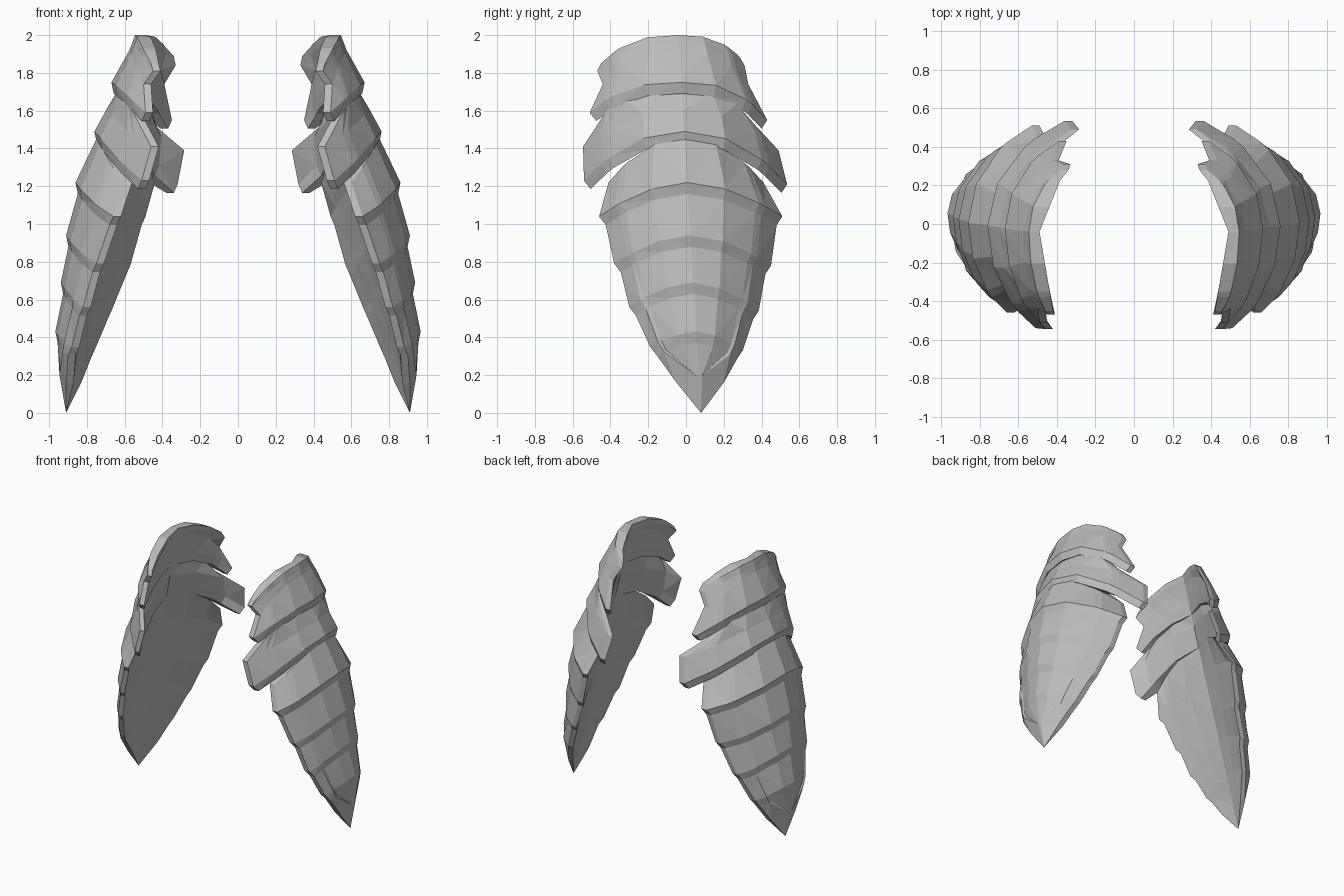
import bpy, bmesh, math
from mathutils import Vector

cube = bpy.data.objects.get("Cube")
if cube:
    bpy.data.objects.remove(cube, do_unlink=True)

steel = bpy.data.materials.new("plain_grey")
steel.use_nodes = True
GREY = (0.5, 0.5, 0.5, 1)
steel.diffuse_color = GREY
steel.node_tree.nodes["Principled BSDF"].inputs["Base Color"].default_value = GREY

EDGE = 0.04
SWEEP = math.radians(60)


def ring(cx, cz, front, back, panel=0.68, sink=0.0, droop=1.8):
    """Cross-section: ridge, front edge, back edge, sunk panel and hem droop."""
    ridge = Vector((cx, 0.08 - 0.06 * cz, cz))
    return dict(ridge=ridge, front=Vector(front), back=Vector(back),
                panel=panel, sink=sink, droop=droop)


def lip(r):
    """Ring tucked in just under the flared bottom of a band."""
    f = r["front"] + Vector((0.02, 0.035, -0.045))
    b = r["back"] + Vector((0.02, -0.03, -0.045))
    return ring(r["ridge"].x - 0.012, r["ridge"].z - 0.06, f, b,
                r["panel"], r["sink"], r["droop"])


def section(r, inner):
    """Points from front edge to back edge: bowed outside, shallow V inside."""
    w = r["panel"]
    ridge = r["ridge"]
    liner_x = 0.91 - 0.21 * ridge.z
    stops = (1, w + 0.12 * w, w, w / 2)
    pts = []
    for t in [-s for s in stops] + [0] + list(reversed(stops)):
        edge = r["front"] if t < 0 else r["back"]
        a = abs(t) * SWEEP
        fx = (math.cos(a) - math.cos(SWEEP)) / (1 - math.cos(SWEEP))
        fy = math.sin(a) / math.sin(SWEEP)
        y = ridge.y + (edge.y - ridge.y) * fy
        z = ridge.z + (edge.z - ridge.z) * fy ** r["droop"]
        if inner:
            x = liner_x + (edge.x - liner_x) * fy
            if abs(t) < 1:
                slope = 0.2 if t < 0 else 0.4
                x = max(x, liner_x - slope * abs(y - ridge.y))
        else:
            x = edge.x + EDGE + (ridge.x - edge.x - EDGE) * fx
            if abs(t) <= w:
                x -= r["sink"]
        pts.append(Vector((x, y, z)))
    return pts


def shell(name, rings, side, tip=None):
    """Thick bowed plate lofted through rings, optionally closing in a point."""
    bm = bmesh.new()
    loops = []
    for r in rings:
        pts = section(r, False) + section(r, True)[::-1]
        loops.append([bm.verts.new((p.x * side, p.y, p.z)) for p in pts])
    n = len(loops[0])
    for a, b in zip(loops, loops[1:]):
        for i in range(n):
            j = (i + 1) % n
            bm.faces.new((a[i], a[j], b[j], b[i]))

    def cap(loop):
        for i in range(n // 2 - 1):
            bm.faces.new((loop[i], loop[i + 1], loop[n - 2 - i], loop[n - 1 - i]))

    cap(loops[0])
    if tip:
        point = bm.verts.new((tip[0] * side, tip[1], tip[2]))
        for i in range(n):
            bm.faces.new((loops[-1][i], loops[-1][(i + 1) % n], point))
    else:
        cap(loops[-1])
    bmesh.ops.triangulate(bm, faces=bm.faces[:])
    bmesh.ops.recalc_face_normals(bm, faces=bm.faces[:])
    mesh = bpy.data.meshes.new(name)
    bm.to_mesh(mesh)
    bm.free()
    mesh.materials.append(steel)
    bpy.context.collection.objects.link(bpy.data.objects.new(name, mesh))


# Collar: rolled top rim, waist and flared hem
hem = ring(0.67, 1.75, (0.45, -0.51, 1.59), (0.35, 0.43, 1.55), droop=2.8)
collar = [
    ring(0.545, 2.0, (0.42, -0.45, 1.85), (0.34, 0.28, 1.89), droop=2.8),
    ring(0.56, 1.96, (0.41, -0.47, 1.81), (0.33, 0.31, 1.84), droop=2.8),
    ring(0.575, 1.92, (0.46, -0.44, 1.74), (0.39, 0.33, 1.74), droop=2.8),
    hem, lip(hem)]

# Winged band under the collar
wing_low = ring(0.76, 1.49, (0.47, -0.54, 1.23), (0.32, 0.535, 1.21), droop=2.2)
wing_band = [
    ring(0.63, 1.72, (0.52, -0.42, 1.6), (0.45, 0.36, 1.53), droop=2.8),
    ring(0.70, 1.60, (0.42, -0.545, 1.41), (0.285, 0.49, 1.39), droop=2.2),
    wing_low, lip(wing_low)]

# Overlapping lower bands running down to the point
hems = [
    ring(0.86, 1.22, (0.62, -0.46, 1.04), (0.49, 0.51, 1.04)),
    ring(0.91, 0.94, (0.71, -0.38, 0.79), (0.57, 0.45, 0.78)),
    ring(0.95, 0.69, (0.78, -0.30, 0.56), (0.67, 0.385, 0.54), sink=0.012),
    ring(0.985, 0.43, (0.84, -0.19, 0.35), (0.76, 0.30, 0.33), sink=0.018)]
lower = [ring(0.75, 1.45, (0.56, -0.41, 1.22), (0.44, 0.41, 1.22), droop=2.2)]
for h in hems:
    lower += [h, lip(h)]
lower.append(ring(0.945, 0.2, (0.87, -0.05, 0.16), (0.83, 0.20, 0.16), panel=0.1))

for side, label in ((1, "left"), (-1, "right")):
    shell(label + "_collar", collar, side)
    shell(label + "_wing_band", wing_band, side)
    shell(label + "_lower_bands", lower, side, tip=(0.91, 0.08, 0.0))
